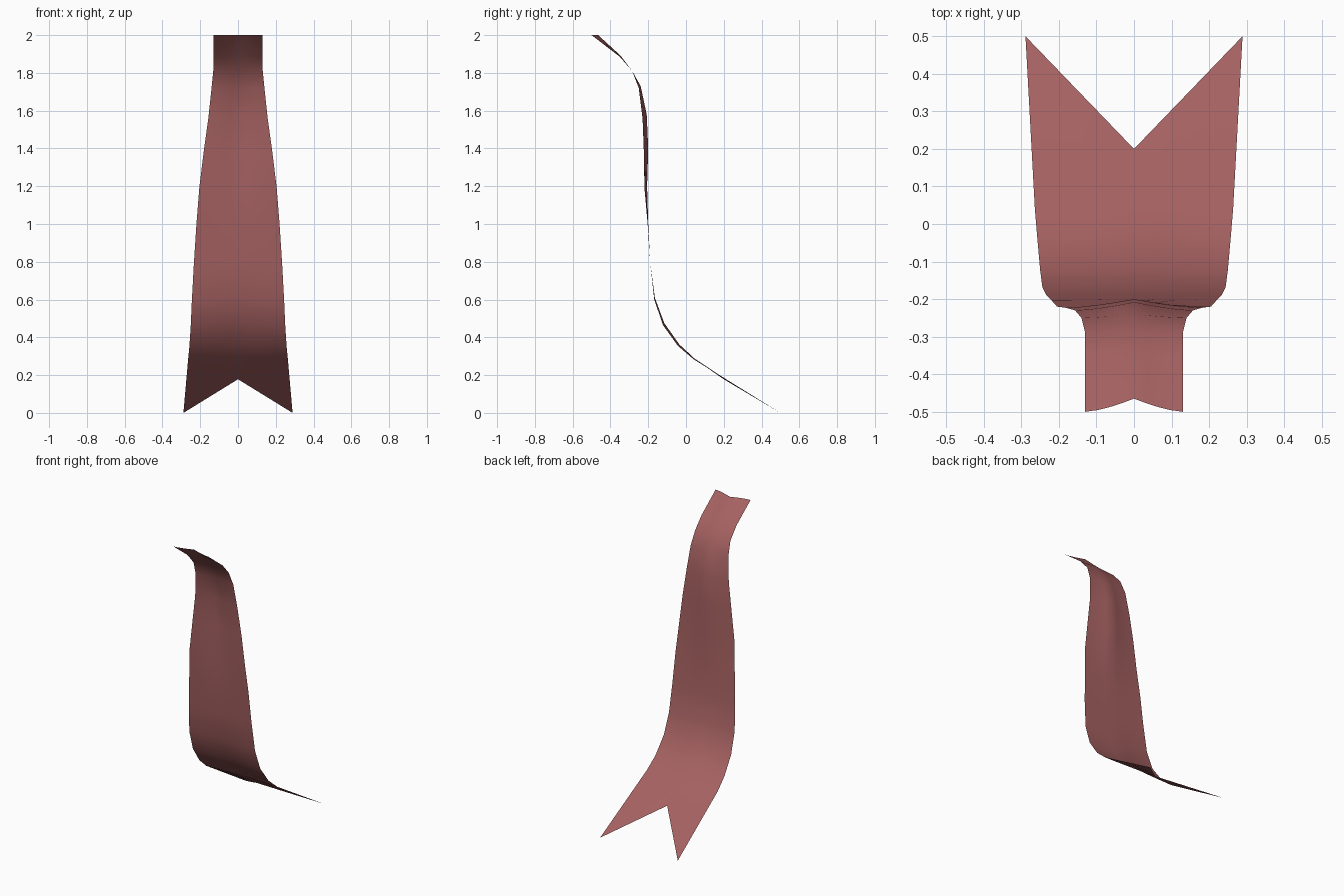
import bpy

# Ribbon stations, top to bottom: half width, edge y, edge z, centre y, centre z
ROWS = [
    (0.13, -0.50, 2.00, -0.465, 2.00),
    (0.13, -0.35, 1.885, -0.345, 1.89),
    (0.131, -0.285, 1.81, -0.285, 1.81),
    (0.14, -0.25, 1.72, -0.24, 1.73),
    (0.157, -0.23, 1.56, -0.208, 1.58),
    (0.182, -0.223, 1.38, -0.20, 1.40),
    (0.205, -0.22, 1.19, -0.206, 1.20),
    (0.22, -0.203, 1.00, -0.20, 1.00),
    (0.233, -0.19, 0.80, -0.19, 0.80),
    (0.244, -0.168, 0.60, -0.165, 0.61),
    (0.25, -0.122, 0.465, -0.115, 0.475),
    (0.257, -0.043, 0.355, -0.035, 0.362),
    (0.264, 0.04, 0.284, 0.045, 0.288),
    (0.289, 0.50, 0.00, 0.20, 0.178),
]
N = 8  # strips across the width

verts, faces = [], []
for r, (w, ye, ze, yc, zc) in enumerate(ROWS):
    for i in range(N + 1):
        f = 2 * i / N - 1
        # curved bow along the ribbon, straight V at the swallowtail end
        t = abs(f) if r == len(ROWS) - 1 else 1 - (1 - abs(f)) ** 1.5
        verts.append((w * f, yc + (ye - yc) * t, zc + (ze - zc) * t))
for r in range(len(ROWS) - 1):
    for i in range(N):
        a = r * (N + 1) + i
        faces.append((a, a + N + 1, a + N + 2, a + 1))

# Ribbon sheet
mesh = bpy.data.meshes.new("ribbon_tail")
mesh.from_pydata(verts, [], faces)
mesh.shade_smooth()
ribbon = bpy.data.objects.new("ribbon_tail", mesh)
bpy.context.collection.objects.link(ribbon)

# Dusty red cloth
mat = bpy.data.materials.new("red_cloth")
mat.diffuse_color = (0.38, 0.12, 0.12, 1)
mesh.materials.append(mat)
